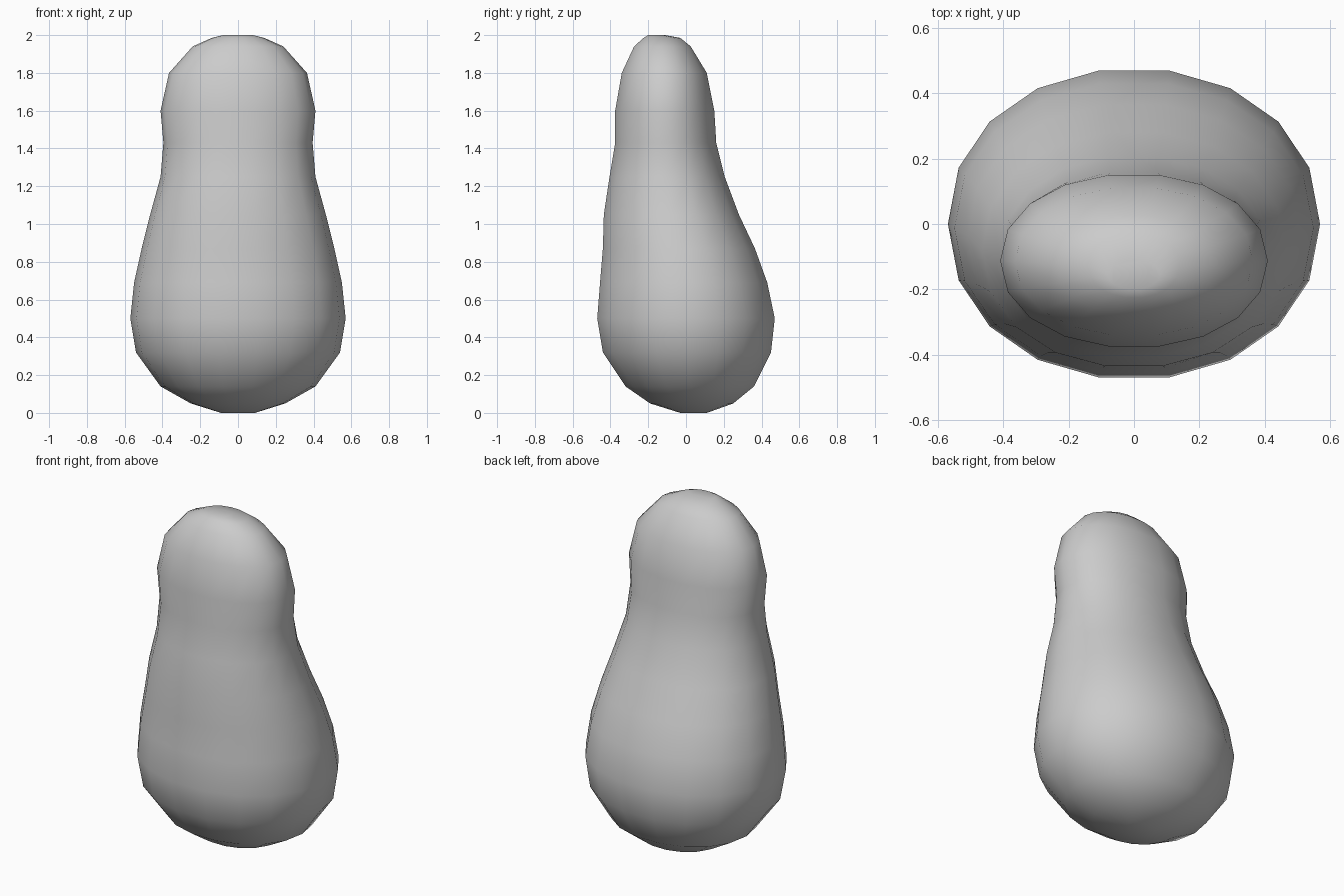
import bpy, bmesh
from math import cos, sin, tau, radians

if "Cube" in bpy.data.objects:
    bpy.data.objects.remove(bpy.data.objects["Cube"])

SIDES = 18

# Body outline: height, half width, front y, back y
RINGS = [
    (0.00, 0.09, -0.03, 0.11),
    (0.05, 0.25, -0.19, 0.25),
    (0.14, 0.41, -0.32, 0.36),
    (0.32, 0.54, -0.44, 0.45),
    (0.50, 0.57, -0.47, 0.47),
    (0.69, 0.55, -0.455, 0.43),
    (0.87, 0.51, -0.44, 0.365),
    (1.05, 0.465, -0.435, 0.28),
    (1.25, 0.41, -0.405, 0.205),
    (1.43, 0.395, -0.375, 0.16),
    (1.60, 0.41, -0.375, 0.15),
    (1.80, 0.365, -0.34, 0.11),
    (1.94, 0.24, -0.275, 0.025),
    (1.985, 0.14, -0.225, -0.03),
    (2.00, 0.08, -0.20, -0.11),
]


def power(v, p):
    return abs(v) ** p * (1 if v >= 0 else -1)


def loft(name, rings):
    bm = bmesh.new()
    loops = []
    for z, w, front, back in rings:
        mid = (front + back) / 2
        half = (back - front) / 2 / sin(radians(80)) ** 0.95
        loops.append([bm.verts.new((w * power(cos(tau * i / SIDES), 0.95),
                                    mid + half * power(sin(tau * i / SIDES), 0.95), z))
                      for i in range(SIDES)])
    for a, b in zip(loops, loops[1:]):
        for i in range(SIDES):
            j = (i + 1) % SIDES
            bm.faces.new((a[i], a[j], b[j], b[i]))
    bm.faces.new(loops[0][::-1])
    bm.faces.new(loops[-1])
    for f in bm.faces:
        f.smooth = True
    mesh = bpy.data.meshes.new(name)
    bm.to_mesh(mesh)
    bm.free()
    obj = bpy.data.objects.new(name, mesh)
    bpy.context.collection.objects.link(obj)
    return obj


# Smooth pear-shaped body with a narrower head
loft("body", RINGS)
